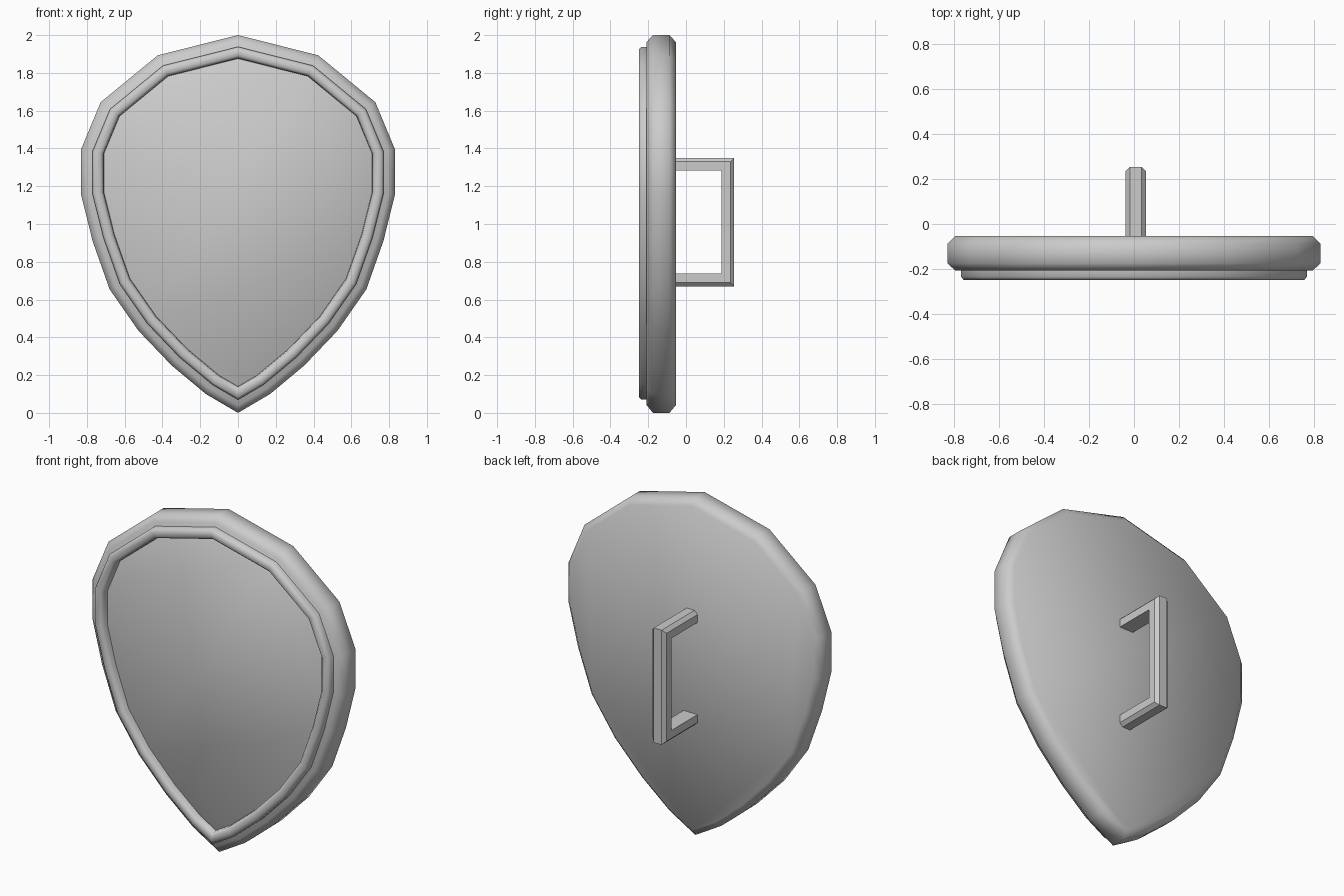
import bpy, bmesh, math
from mathutils import Vector

if "Cube" in bpy.data.objects:
    bpy.data.objects.remove(bpy.data.objects["Cube"])

# Right half of the shield outline (x, z), top to tip, then mirrored
half = [(0, 2.0), (0.425, 1.893), (0.727, 1.645), (0.831, 1.395), (0.831, 1.155),
        (0.77, 0.91), (0.68, 0.655), (0.527, 0.435), (0.35, 0.25), (0.17, 0.10), (0, 0.0)]
outline = [Vector(p) for p in half + [(-x, z) for x, z in half[-2:0:-1]]]


def inset(pts, d):
    """Mitred inward offset of a clockwise outline."""
    out = []
    for i, p in enumerate(pts):
        a = (p - pts[i - 1]).normalized()
        b = (pts[(i + 1) % len(pts)] - p).normalized()
        na, nb = Vector((a.y, -a.x)), Vector((b.y, -b.x))
        m = (na + nb).normalized()
        out.append(p + m * d / m.dot(na))
    return out


def loft(name, rings, closed=False, smooth=None):
    """Join equal-length rings of points with quads; cap the ends or close the loop."""
    bm = bmesh.new()
    loops = [[bm.verts.new(p) for p in r] for r in rings]
    n = len(loops[0])
    pairs = list(zip(loops, loops[1:])) + ([(loops[-1], loops[0])] if closed else [])
    for a, b in pairs:
        for i in range(n):
            j = (i + 1) % n
            bm.faces.new((a[i], a[j], b[j], b[i]))
    if not closed:
        bm.faces.new(loops[0])
        bm.faces.new(loops[-1][::-1])
    bmesh.ops.recalc_face_normals(bm, faces=bm.faces[:])
    me = bpy.data.meshes.new(name)
    bm.to_mesh(me)
    bm.free()
    ob = bpy.data.objects.new(name, me)
    bpy.context.collection.objects.link(ob)
    if smooth:
        bpy.ops.object.select_all(action='DESELECT')
        ob.select_set(True)
        bpy.context.view_layer.objects.active = ob
        bpy.ops.object.shade_smooth_by_angle(angle=math.radians(smooth))
    return ob


def shield_rings(profile):
    return [[(p.x, y, p.y) for p in inset(outline, d)] for d, y in profile]


# Thick shield board with chamfered edge
loft("shield_body", shield_rings([(0.035, -0.208), (0, -0.175), (0, -0.088), (0.035, -0.054)]),
     smooth=65)

# Raised bead on the front
loft("front_rim", shield_rings([(0.06, -0.195), (0.06, -0.235), (0.073, -0.25),
                                (0.105, -0.25), (0.118, -0.235), (0.122, -0.195)]),
     closed=True, smooth=65)

# U-shaped handle on the back: outer corner (y, z) and inward direction
path = [((-0.07, 1.35), (0, -1)), ((0.255, 1.35), (-1, -1)),
        ((0.255, 0.67), (-1, 1)), ((-0.07, 0.67), (0, 1))]
section = [(-0.046, 0.067), (-0.046, 0.02), (-0.026, 0), (0.026, 0), (0.046, 0.02), (0.046, 0.067)]
loft("handle", [[(x + 0.008, y + dy * d, z + dz * d) for x, d in section]
                for (y, z), (dy, dz) in path])
